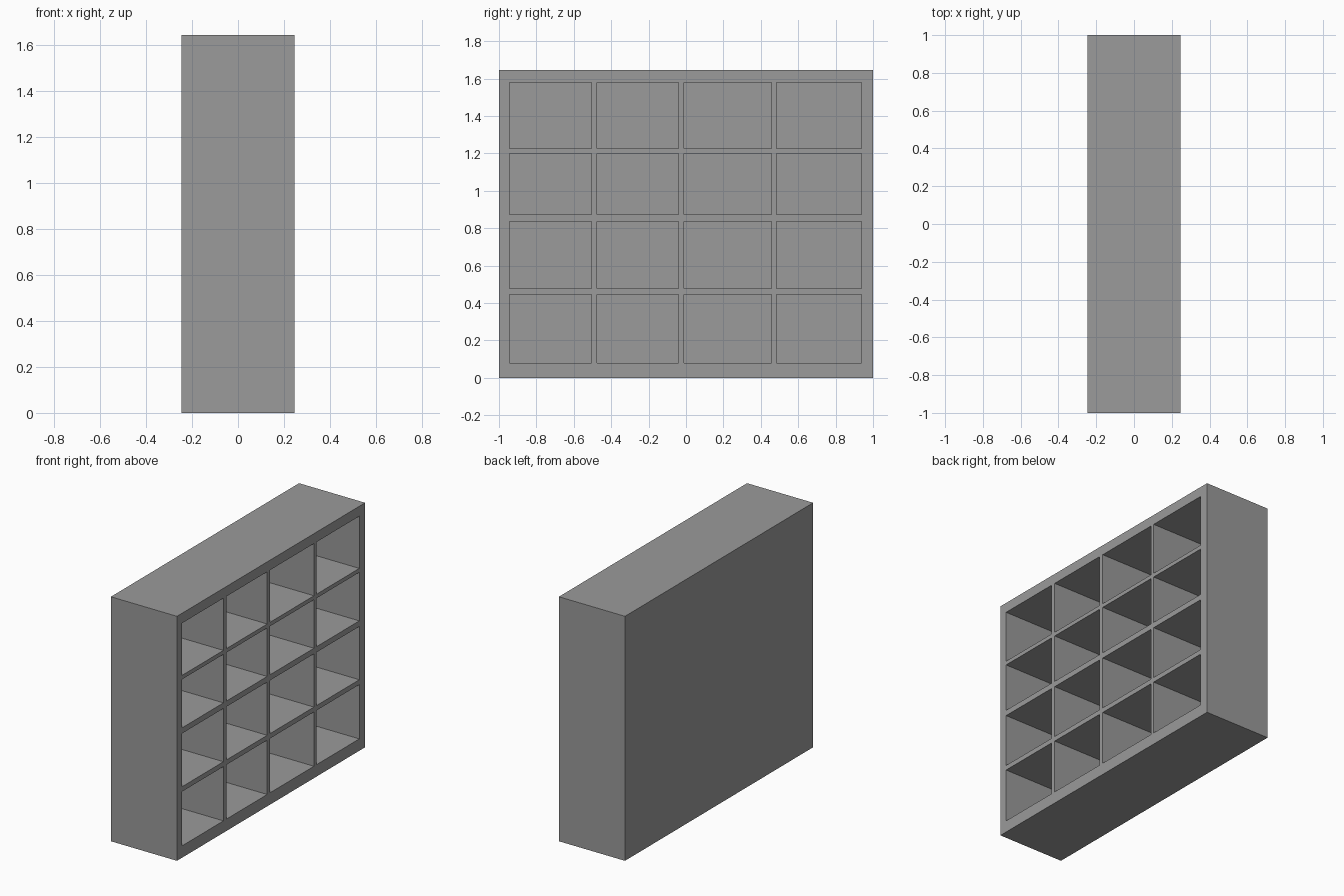
import bpy
import bmesh

cube = bpy.data.objects.get("Cube")
if cube:
    bpy.data.objects.remove(cube, do_unlink=True)

HALF_DEPTH = 0.246
BACK_THICKNESS = 0.04
# Edges of boards and openings, alternating along the width and the height
Y_LINES = [-1, -0.945, -0.506, -0.475, -0.041, -0.01, 0.456, 0.483, 0.938, 1]
Z_LINES = [0, 0.08, 0.445, 0.478, 0.836, 0.874, 1.2, 1.227, 1.578, 1.645]

# Plain grey paint
grey = bpy.data.materials.new("grey")
grey.use_nodes = True
colour = (0.325, 0.325, 0.325, 1)
grey.diffuse_color = colour
grey.node_tree.nodes["Principled BSDF"].inputs["Base Color"].default_value = colour

bm = bmesh.new()

# Open face as a lattice of boards and openings
verts = [[bm.verts.new((HALF_DEPTH, y, z)) for z in Z_LINES] for y in Y_LINES]
openings = []
for i in range(len(Y_LINES) - 1):
    for j in range(len(Z_LINES) - 1):
        face = bm.faces.new((verts[i][j], verts[i + 1][j],
                             verts[i + 1][j + 1], verts[i][j + 1]))
        if i % 2 and j % 2:
            openings.append(face)
rim = [e for e in bm.edges if e.is_boundary]

# Push each opening in to make a compartment
pushed = bmesh.ops.extrude_discrete_faces(bm, faces=openings)["faces"]
for face in pushed:
    for v in face.verts:
        v.co.x = -HALF_DEPTH + BACK_THICKNESS

# Outer sides and closed back
sides = bmesh.ops.extrude_edge_only(bm, edges=rim)["geom"]
for v in (g for g in sides if isinstance(g, bmesh.types.BMVert)):
    v.co.x = -HALF_DEPTH
back_edges = [e for e in bm.edges if e.is_boundary]
bmesh.ops.contextual_create(bm, geom=back_edges)

# Merge the strips on the flat outer sides and the boards
bmesh.ops.dissolve_limit(bm, angle_limit=0.01, verts=bm.verts, edges=bm.edges)
bmesh.ops.recalc_face_normals(bm, faces=bm.faces)

mesh = bpy.data.meshes.new("cubby_shelf")
bm.to_mesh(mesh)
bm.free()
mesh.materials.append(grey)
shelf = bpy.data.objects.new("cubby_shelf", mesh)
bpy.context.collection.objects.link(shelf)
